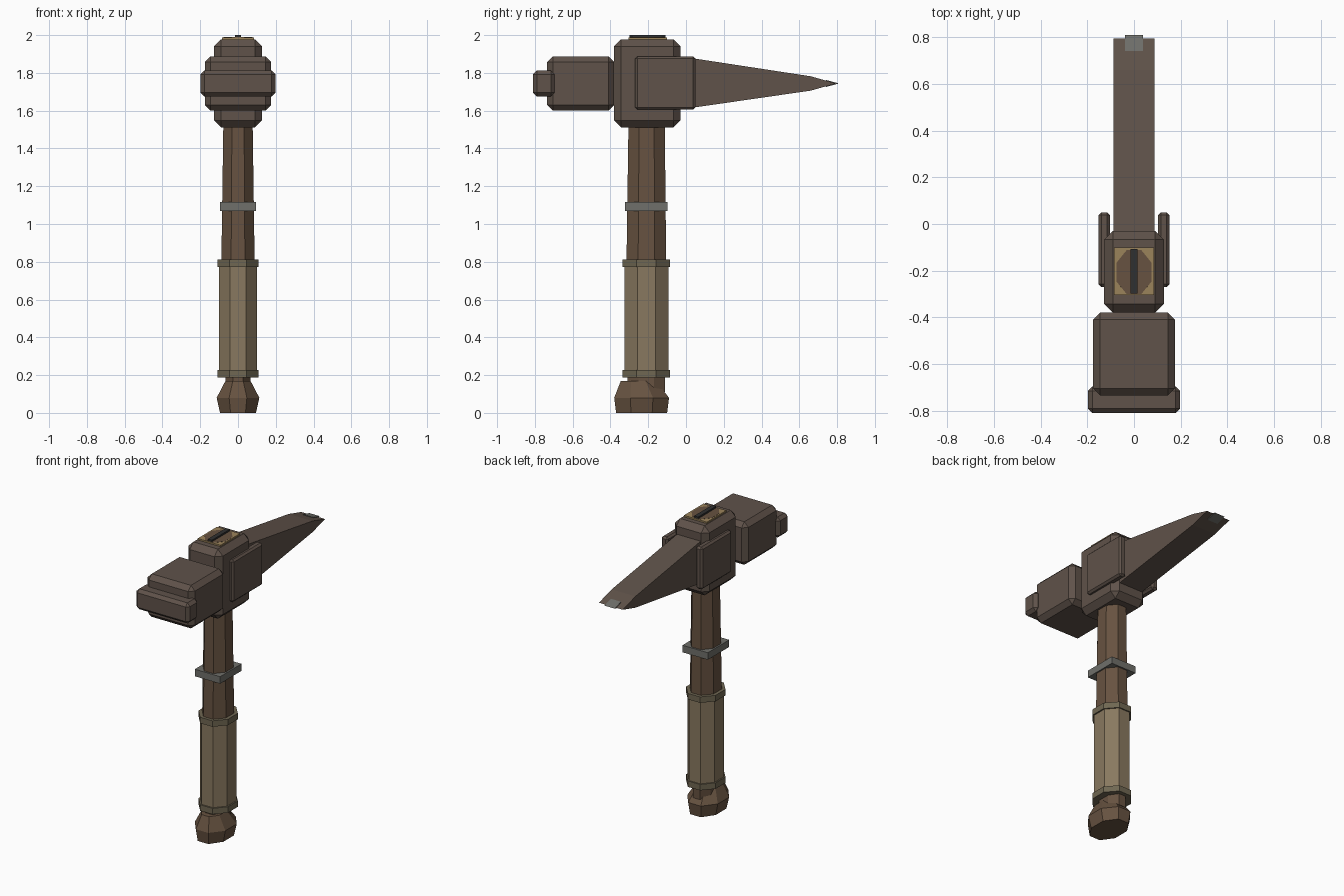
import bpy, bmesh, math

if "Cube" in bpy.data.objects:
    bpy.data.objects.remove(bpy.data.objects["Cube"])


def material(name, rgb):
    m = bpy.data.materials.new(name)
    m.diffuse_color = (*rgb, 1)
    m.use_nodes = True
    m.node_tree.nodes["Principled BSDF"].inputs["Base Color"].default_value = m.diffuse_color
    return m


IRON = material("dark_iron", (0.115, 0.085, 0.068))
WOOD = material("wood", (0.135, 0.085, 0.052))
LEATHER = material("leather", (0.25, 0.19, 0.115))
BAND = material("leather_band", (0.16, 0.135, 0.085))
STEEL = material("steel", (0.16, 0.16, 0.145))
ENDGRAIN = material("pale_wood", (0.33, 0.23, 0.105))
BLACK = material("black_wedge", (0.03, 0.03, 0.03))


def finish(name, bm, mat):
    bmesh.ops.recalc_face_normals(bm, faces=bm.faces)
    me = bpy.data.meshes.new(name)
    bm.to_mesh(me)
    bm.free()
    me.materials.append(mat)
    ob = bpy.data.objects.new(name, me)
    bpy.context.collection.objects.link(ob)
    return ob


def box(name, xs, ys, zs, mat, bevel=0):
    """Box between coordinate limits, with single-segment chamfers."""
    bm = bmesh.new()
    bmesh.ops.create_cube(bm, size=1)
    for v in bm.verts:
        v.co = [(a + b) / 2 + c * (b - a) for (a, b), c in zip((xs, ys, zs), v.co)]
    if bevel:
        bmesh.ops.bevel(bm, geom=bm.edges[:], offset=bevel, segments=1,
                        profile=0.5, affect='EDGES')
    return finish(name, bm, mat)


def octagon_loft(name, sections, mat):
    """Stack of flat-sided octagons: (z, half width x, y min, y max)."""
    bm = bmesh.new()
    k = 1 / math.cos(math.pi / 8)
    rings = []
    for z, hx, y0, y1 in sections:
        ring = []
        for i in range(8):
            a = math.pi / 8 + i * math.pi / 4
            ring.append(bm.verts.new((hx * k * math.cos(a),
                                      (y0 + y1) / 2 + (y1 - y0) / 2 * k * math.sin(a), z)))
        rings.append(ring)
    for lo, hi in zip(rings, rings[1:]):
        for i in range(8):
            j = (i + 1) % 8
            bm.faces.new((lo[i], lo[j], hi[j], hi[i]))
    bm.faces.new(rings[0])
    bm.faces.new(rings[-1])
    return finish(name, bm, mat)


def side_profile(name, pts, half, mat):
    """Extrude a (y, z) outline across x."""
    bm = bmesh.new()
    f = bm.faces.new([bm.verts.new((-half, y, z)) for y, z in pts])
    r = bmesh.ops.extrude_face_region(bm, geom=[f])
    bmesh.ops.translate(bm, vec=(2 * half, 0, 0),
                        verts=[v for v in r["geom"] if isinstance(v, bmesh.types.BMVert)])
    return finish(name, bm, mat)


# Handle, pommel and grip
octagon_loft("handle", [(0.11, 0.065, -0.31, -0.11), (0.19, 0.065, -0.31, -0.11),
                        (0.80, 0.088, -0.315, -0.105), (1.50, 0.078, -0.305, -0.112),
                        (1.989, 0.076, -0.30, -0.112)], WOOD)
octagon_loft("pommel", [(0, 0.095, -0.37, -0.10), (0.08, 0.113, -0.38, -0.09),
                        (0.17, 0.066, -0.345, -0.16)], WOOD)
octagon_loft("grip_wrap", [(0.19, 0.10, -0.325, -0.092), (0.81, 0.10, -0.325, -0.092)], LEATHER)
for part, z in (("lower", 0.187), ("upper", 0.773)):
    octagon_loft(part + "_grip_band", [(z, 0.109, -0.335, -0.084),
                                       (z + 0.04, 0.109, -0.335, -0.084)], BAND)
box("handle_ring", (-0.094, 0.094), (-0.323, -0.097), (1.07, 1.117), STEEL)

# Head: socket block, hammer body, striking pad, cheek plates
box("socket_block", (-0.128, 0.128), (-0.38, -0.03), (1.512, 1.978), IRON, 0.037)
box("hammer_body", (-0.175, 0.175), (-0.735, -0.38), (1.60, 1.888), IRON, 0.03)
box("striking_pad", (-0.198, 0.198), (-0.81, -0.695), (1.675, 1.812), IRON, 0.02)
for part, s in (("left", -1), ("right", 1)):
    box(part + "_cheek_plate", sorted((s * 0.103, s * 0.152)), (-0.27, 0.05),
        (1.605, 1.888), IRON, 0.012)

# Pick with a small bright tip
side_profile("pick", [(-0.06, 1.892), (0.66, 1.782), (0.795, 1.744), (0.66, 1.706),
                      (-0.06, 1.602)], 0.088, IRON)
side_profile("pick_tip", [(0.74, 1.763), (0.81, 1.744), (0.74, 1.725)], 0.038, STEEL)

# Handle end showing on top, with its wedge
box("handle_end", (-0.085, 0.085), (-0.305, -0.10), (1.96, 1.988), ENDGRAIN)
box("end_wedge", (-0.015, 0.015), (-0.298, -0.108), (1.96, 2.0), BLACK)
